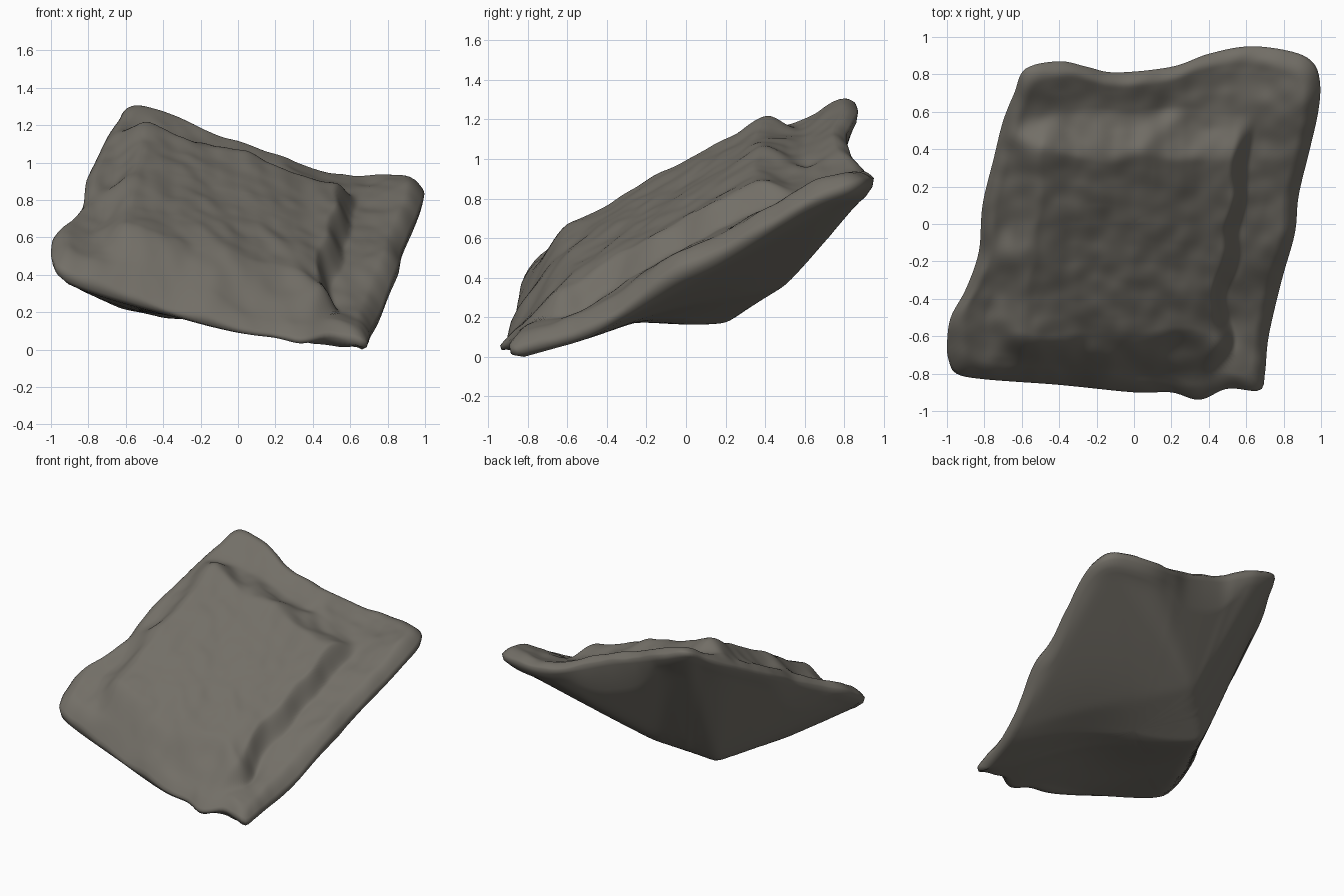
import bpy, bmesh
from mathutils import Vector, noise
from mathutils.bvhtree import BVHTree

if "Cube" in bpy.data.objects:
    bpy.data.objects.remove(bpy.data.objects["Cube"])

# Outline of the slab seen from above, counter-clockwise
OUTLINE = [(-.95, -.80), (-.80, -.83), (-.4, -.86), (0, -.90), (.2, -.90), (.35, -.94), (.5, -.88),
           (.67, -.89), (.70, -.80), (.72, -.6), (.79, -.3), (.86, -.05), (.88, .15), (.94, .4),
           (.985, .6), (.995, .75), (.96, .86), (.85, .92), (.62, .95), (.4, .91), (.2, .84),
           (-.1, .81), (-.25, .84), (-.4, .87), (-.58, .83), (-.64, .7), (-.7, .55), (-.75, .35),
           (-.81, .1), (-.83, -.15), (-.90, -.35), (-.98, -.5), (-1, -.65), (-.99, -.73)]
# Raised panel: corners, and the softness of the step on each side
PANEL = [(-.76, -.77), (.46, -.77), (.61, .52), (-.62, .54)]
STEP = [.28, .10, .26, .24]
# Lowest points of the keel underneath
KEEL = [(-.43, .23, .15), (-.10, .52, .34), (.25, .65, .52), (-.63, -.25, .19)]
# Broad bends of the whole slab: x, y, radius, height
BENDS = [(.62, -.92, .28, .10), (.52, .95, .36, -.11), (.98, .65, .25, .09), (-.62, .80, .16, .04),
         (.85, -.08, .25, .07), (.93, .3, .22, .05)]
# Local lumps and dents on top only
LUMPS = [(.47, -.55, .10, -.05), (-.14, -.80, .10, .03), (-.62, -.15, .09, .03),
         (.15, .62, .09, -.02), (-.2, -.6, .09, -.02)]
SEG, TOP, BOTTOM = 240, 70, 32


def smooth(t):
    t = max(0, min(1, t))
    return t * t * (3 - 2 * t)


def blobs(table, x, y):
    return sum(h * 2.718 ** (-((x - bx) ** 2 + (y - by) ** 2) / r ** 2) for bx, by, r, h in table)


def catmull(points, per):
    out, n = [], len(points)
    for i in range(n):
        a, b, c, d = (Vector(points[(i + k) % n]) for k in (-1, 0, 1, 2))
        for j in range(per):
            t = j / per
            out.append(.5 * (2 * b + (c - a) * t + (2 * a - 5 * b + 4 * c - d) * t * t
                             + (3 * b - a - 3 * c + d) * t ** 3))
    return out


def resample(points, count):
    pts = points + points[:1]
    cum = [0]
    for a, b in zip(pts, pts[1:]):
        cum.append(cum[-1] + (b - a).length)
    out, k = [], 0
    for i in range(count):
        s = cum[-1] * i / count
        while cum[k + 1] < s:
            k += 1
        out.append(pts[k].lerp(pts[k + 1], (s - cum[k]) / (cum[k + 1] - cum[k])))
    return out


def plane(x, y):
    return .676 - .273 * x + .575 * y + blobs(BENDS, x, y)


def thickness(x, y):
    return .14 - blobs([(.35, -.95, .45, .06)], x, y)


def panel_height(x, y):
    h = .15 - .02 * x
    wob = .06 * noise.noise(Vector((x * 4, y * 4, 3)))
    for i in range(4):
        a, b = Vector(PANEL[i]), Vector(PANEL[(i + 1) % 4])
        e = (b - a).normalized()
        dist = e.x * (y - a.y) - e.y * (x - a.x) + wob
        h *= smooth(dist / STEP[i] + .3)
    return h


def top_z(x, y, r):
    z = plane(x, y) + panel_height(x, y) + blobs(LUMPS, x, y)
    z += .018 * noise.noise(Vector((x * 4, y * 4, 0)))
    z += .010 * noise.noise(Vector((x * 10, y * 10, 5)))
    return z - .5 * thickness(x, y) * max(0, (r - .90) / .10) ** 2     # rounded rim


rim = resample(catmull(OUTLINE, 8), SEG)

# Underside form: convex hull of the rim and the keel points
hull = bmesh.new()
for p in rim[::3]:
    hull.verts.new((p.x * .96, p.y * .96, plane(p.x, p.y) - thickness(p.x, p.y)))
for k in KEEL:
    hull.verts.new(k)
bmesh.ops.convex_hull(hull, input=hull.verts[:])
tree = BVHTree.FromBMesh(hull)


def bottom_z(x, y):
    hit = tree.ray_cast(Vector((x, y, -5)), Vector((0, 0, 1)))[0]
    edge = plane(x, y) - thickness(x, y)
    z = hit.z if hit else edge
    z += blobs([(.08, -.38, .48, .09)], x, y)          # hollow towards the front
    return min(z, edge)


# Slab: rings run from the top centre out over the rim and back underneath
bm = bmesh.new()
rings = []
for i in range(1, TOP + 1):
    r = (i / TOP) ** .85
    rings.append([bm.verts.new((p.x * r, p.y * r, top_z(p.x * r, p.y * r, r))) for p in rim])
rings.append([bm.verts.new((p.x * .992, p.y * .992, plane(p.x, p.y) - .78 * thickness(p.x, p.y)))
              for p in rim])
under = []
for i in range(BOTTOM, 0, -1):
    r = .955 * i / BOTTOM
    ring = [bm.verts.new((p.x * r, p.y * r, bottom_z(p.x * r, p.y * r))) for p in rim]
    rings.append(ring)
    under += ring
for a, b in zip(rings, rings[1:]):
    for j in range(SEG):
        k = (j + 1) % SEG
        bm.faces.new((a[j], b[j], b[k], a[k]))
centre_top = bm.verts.new((0, 0, top_z(0, 0, 0)))
centre_low = bm.verts.new((0, 0, bottom_z(0, 0)))
for j in range(SEG):
    k = (j + 1) % SEG
    bm.faces.new((centre_top, rings[0][j], rings[0][k]))
    bm.faces.new((centre_low, rings[-1][k], rings[-1][j]))
for _ in range(6):
    bmesh.ops.smooth_vert(bm, verts=under[SEG:], factor=.5,
                          use_axis_x=False, use_axis_y=False, use_axis_z=True)
bmesh.ops.recalc_face_normals(bm, faces=bm.faces[:])

# Stand it on the ground
low = min(v.co.z for v in bm.verts)
for v in bm.verts:
    v.co.z -= low

mesh = bpy.data.meshes.new("rock_slab")
bm.to_mesh(mesh)
bm.free()
hull.free()
for f in mesh.polygons:
    f.use_smooth = True
slab = bpy.data.objects.new("rock_slab", mesh)
bpy.context.collection.objects.link(slab)

stone = bpy.data.materials.new("grey_brown_stone")
stone.diffuse_color = (.17, .158, .135, 1)
stone.use_nodes = True
stone.node_tree.nodes["Principled BSDF"].inputs["Base Color"].default_value = stone.diffuse_color
mesh.materials.append(stone)
